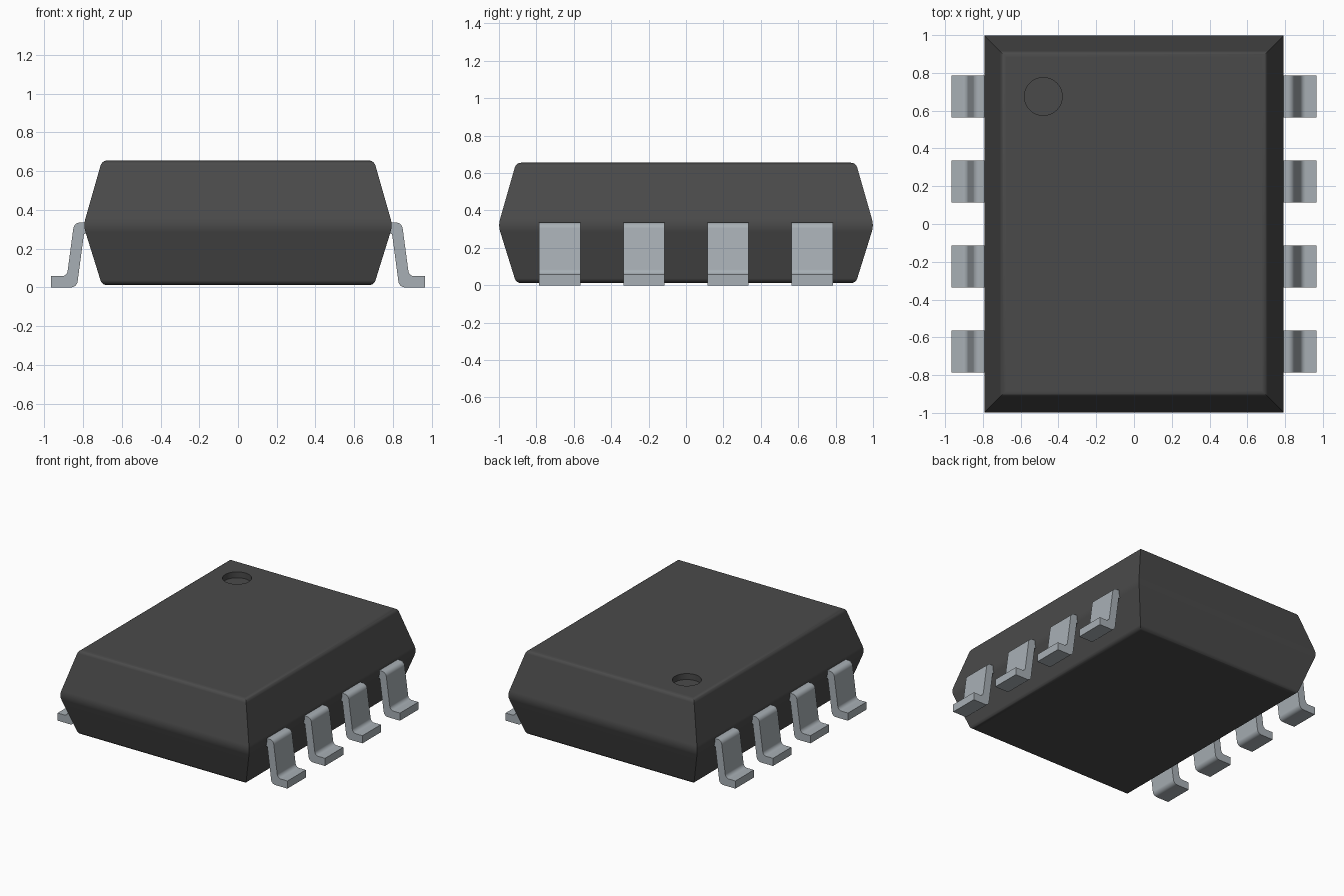
import bpy, bmesh, math
from mathutils import Vector

cube = bpy.data.objects.get("Cube")
if cube:
    bpy.data.objects.remove(cube, do_unlink=True)


def material(name, rgb):
    m = bpy.data.materials.new(name)
    m.use_nodes = True
    m.diffuse_color = (*rgb, 1)
    bsdf = next(n for n in m.node_tree.nodes if n.type == 'BSDF_PRINCIPLED')
    bsdf.inputs["Base Color"].default_value = (*rgb, 1)
    return m


BLACK = material("black plastic", (0.068, 0.068, 0.068))
METAL = material("tinned metal", (0.39, 0.43, 0.46))


def rounded(points, steps=5):
    """Turn (x, z, radius) corners into an outline with true arc fillets."""
    out = []
    for i, (x, z, r) in enumerate(points):
        p = Vector((x, z))
        if r == 0:
            out.append(p)
            continue
        a = (Vector(points[i - 1][:2]) - p).normalized()
        b = (Vector(points[(i + 1) % len(points)][:2]) - p).normalized()
        half = a.angle(b) / 2
        centre = p + (a + b).normalized() * (r / math.sin(half))
        start = p + a * (r / math.tan(half)) - centre
        end = p + b * (r / math.tan(half)) - centre
        total = start.angle(end)
        for k in range(steps + 1):
            t = k / steps
            arc = (start * math.sin((1 - t) * total) + end * math.sin(t * total)) / math.sin(total)
            out.append(centre + arc)
    return out


def finish(name, bm, mat):
    bmesh.ops.recalc_face_normals(bm, faces=bm.faces)
    mesh = bpy.data.meshes.new(name)
    bm.to_mesh(mesh)
    bm.free()
    mesh.materials.append(mat)
    ob = bpy.data.objects.new(name, mesh)
    bpy.context.collection.objects.link(ob)
    return ob


def activate(ob):
    bpy.ops.object.select_all(action='DESELECT')
    ob.select_set(True)
    bpy.context.view_layer.objects.active = ob


def smooth(ob):
    activate(ob)
    bpy.ops.object.shade_smooth_by_angle(angle=math.radians(35))
    wn = ob.modifiers.new("flat face normals", 'WEIGHTED_NORMAL')
    wn.keep_sharp = True


# Body: rectangular rings stacked along a rounded side profile, mitred corners
side = rounded([(-0.5, 0.012, 0), (-0.092, 0.012, 0.035), (0.004, 0.32, 0.12),
                (-0.092, 0.655, 0.035), (-0.5, 0.655, 0)])[1:-1]
bm = bmesh.new()
rings = []
for d, z in side:
    hx, hy = 0.794 + d, 1.0 + d
    rings.append([bm.verts.new((sx * hx, sy * hy, z))
                  for sx, sy in ((-1, -1), (1, -1), (1, 1), (-1, 1))])
for low, high in zip(rings, rings[1:]):
    for i in range(4):
        j = (i + 1) % 4
        bm.faces.new((low[i], low[j], high[j], high[i]))
bm.faces.new(rings[0][::-1])
bm.faces.new(rings[-1])
body = finish("body", bm, BLACK)

# Round recess marking the first lead
bm = bmesh.new()
bmesh.ops.create_cone(bm, cap_ends=True, segments=48, radius1=0.1, radius2=0.1, depth=0.2)
bmesh.ops.translate(bm, verts=bm.verts, vec=(-0.48, 0.675, 0.655 - 0.045 + 0.1))
cutter = finish("recess_cutter", bm, BLACK)
cutter.hide_render = True
cut = body.modifiers.new("recess", 'BOOLEAN')
cut.operation = 'DIFFERENCE'
cut.solver = 'EXACT'
cut.object = cutter
activate(body)
bpy.ops.object.modifier_apply(modifier=cut.name)
bpy.data.objects.remove(cutter, do_unlink=True)
smooth(body)

# Leads: bent strip outline extruded along y, four on each side
outline = rounded([(0.74, 0.335, 0), (0.846, 0.335, 0.035), (0.883, 0.058, 0.03),
                   (0.965, 0.058, 0), (0.965, 0.0, 0), (0.832, 0.0, 0.035),
                   (0.795, 0.278, 0.01), (0.74, 0.278, 0)])
WIDTH = 0.22
for side_name, s in (("left", 1), ("right", -1)):
    for n in range(4):
        y = 0.675 - 0.45 * n
        bm = bmesh.new()
        face = bm.faces.new([bm.verts.new((s * p.x, y - WIDTH / 2, p.y)) for p in outline])
        ext = bmesh.ops.extrude_face_region(bm, geom=[face])
        bmesh.ops.translate(bm, vec=(0, WIDTH, 0),
                            verts=[v for v in ext["geom"] if isinstance(v, bmesh.types.BMVert)])
        smooth(finish(f"{side_name}_lead_{n + 1}", bm, METAL))
